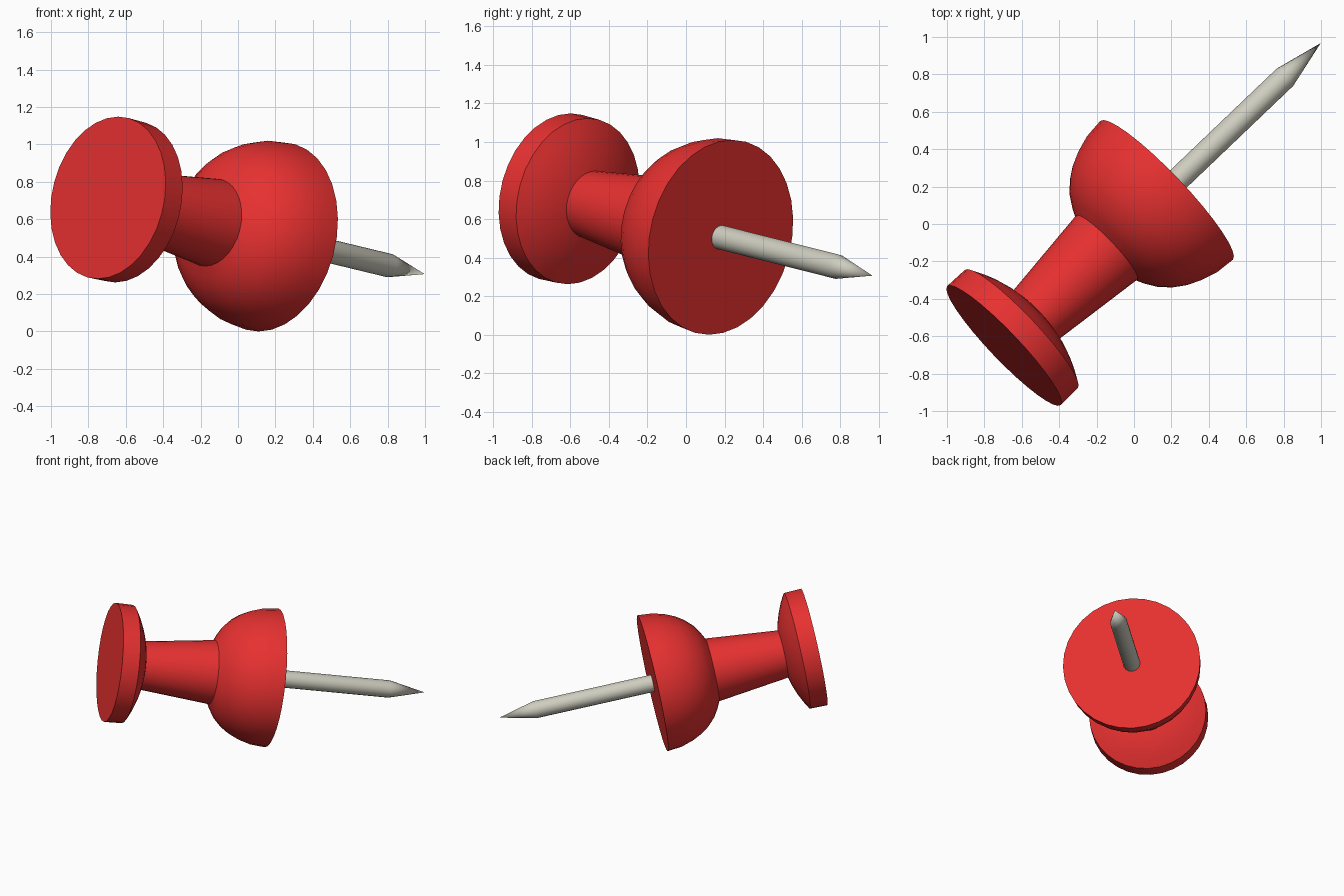
import bpy, bmesh, math
from mathutils import Vector

if "Cube" in bpy.data.objects:
    bpy.data.objects.remove(bpy.data.objects["Cube"])

ORIGIN = Vector((-0.695, -0.65, 0.715))          # centre of the cap's outer face
AXIS = Vector((0.713, 0.681, -0.172)).normalized()  # direction towards the tip
ROT = AXIS.to_track_quat('Z', 'Y')


def material(name, colour):
    m = bpy.data.materials.new(name)
    m.diffuse_color = (*colour, 1)
    m.use_nodes = True
    m.node_tree.nodes["Principled BSDF"].inputs["Base Color"].default_value = m.diffuse_color
    return m


def lathe(name, profile, sides, mat):
    """Revolve (distance along axis, radius) points and lay them on the tilted axis."""
    bm = bmesh.new()
    rings = []
    for t, r in profile:
        rings.append([bm.verts.new((r * math.cos(2 * math.pi * i / sides),
                                    r * math.sin(2 * math.pi * i / sides), t))
                      for i in range(sides)])
    for a, b in zip(rings, rings[1:]):
        for i in range(sides):
            j = (i + 1) % sides
            bm.faces.new((a[i], a[j], b[j], b[i]))
    bm.faces.new(rings[0][::-1])
    if profile[-1][1] > 0:
        bm.faces.new(rings[-1])
    bmesh.ops.remove_doubles(bm, verts=bm.verts, dist=1e-5)
    bmesh.ops.recalc_face_normals(bm, faces=bm.faces)
    mesh = bpy.data.meshes.new(name)
    bm.to_mesh(mesh)
    bm.free()
    mesh.materials.append(mat)
    ob = bpy.data.objects.new(name, mesh)
    bpy.context.collection.objects.link(ob)
    ob.location = ORIGIN
    ob.rotation_mode = 'QUATERNION'
    ob.rotation_quaternion = ROT
    bpy.ops.object.select_all(action='DESELECT')
    ob.select_set(True)
    bpy.context.view_layer.objects.active = ob
    bpy.ops.object.shade_smooth_by_angle(angle=math.radians(32))
    return ob


red = material("red_plastic", (0.8, 0.03, 0.03))
steel = material("steel", (0.62, 0.61, 0.52))

# Plastic body: cap, tapered grip, domed collar
lathe("plastic_body", [
    (0.0, 0.44), (0.13, 0.437), (0.165, 0.375), (0.195, 0.31), (0.22, 0.24), (0.235, 0.178),
    (0.77, 0.237),
    (0.80, 0.295), (0.835, 0.348), (0.893, 0.405), (0.95, 0.444), (1.02, 0.476),
    (1.11, 0.503), (1.22, 0.513)], 32, red)

# Steel needle with a conical point
lathe("needle", [(1.15, 0.064), (2.108, 0.064), (2.377, 0.0)], 16, steel)
